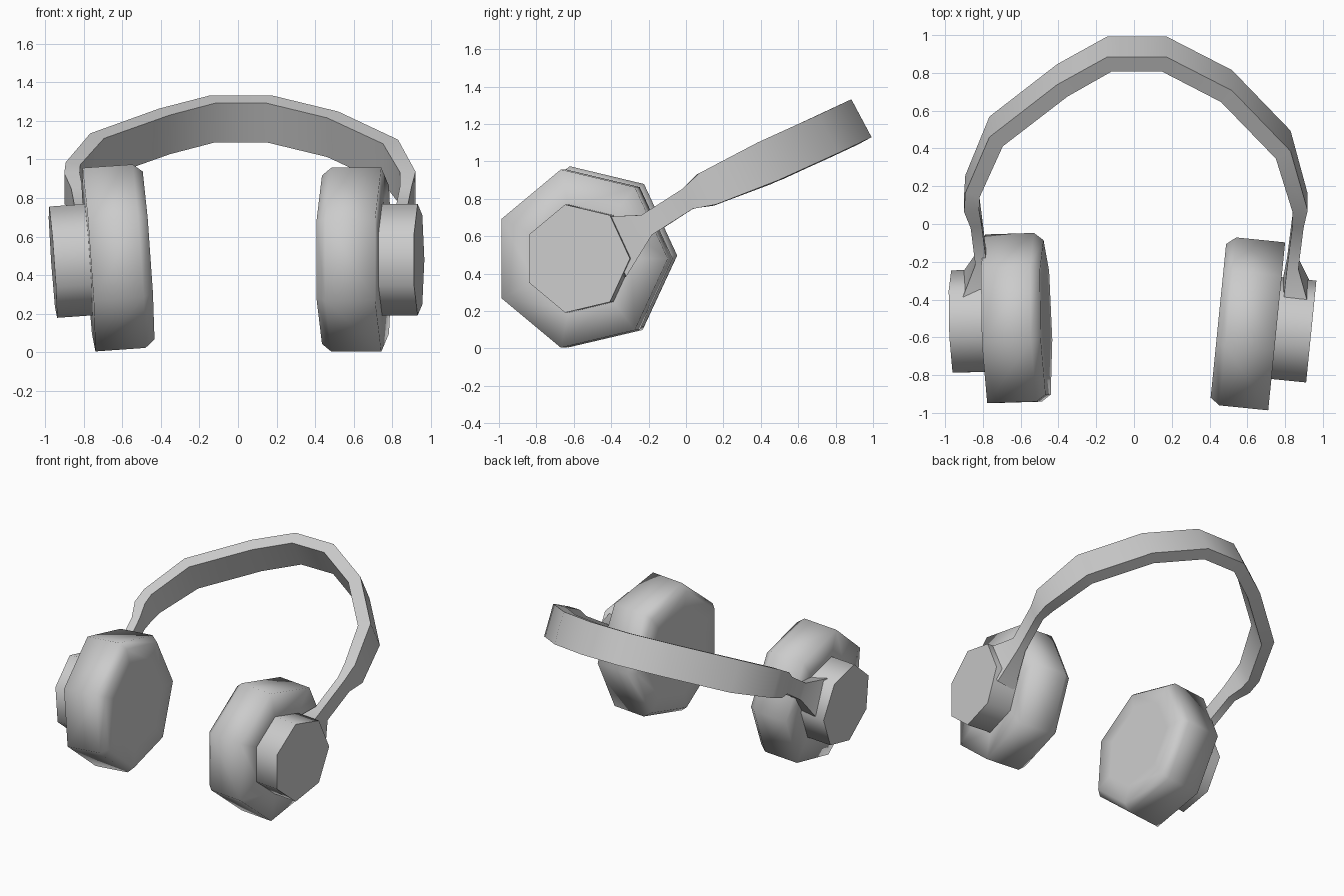
import bpy, bmesh, math
from mathutils import Vector

cube = bpy.data.objects.get("Cube")
if cube:
    bpy.data.objects.remove(cube)

grey = bpy.data.materials.new("plain grey")
grey.use_nodes = True
color = (0.6, 0.6, 0.6, 1)
grey.diffuse_color = color
grey.node_tree.nodes["Principled BSDF"].inputs["Base Color"].default_value = color


def loft(name, rings, smooth_angle):
    """Skin a list of closed rings and cap both ends."""
    bm = bmesh.new()
    loops = [[bm.verts.new(p) for p in ring] for ring in rings]
    count = len(loops[0])
    for a, b in zip(loops, loops[1:]):
        for i in range(count):
            j = (i + 1) % count
            bm.faces.new((a[i], a[j], b[j], b[i]))
    bm.faces.new(loops[0])
    bm.faces.new(loops[-1])
    bmesh.ops.recalc_face_normals(bm, faces=bm.faces)
    mesh = bpy.data.meshes.new(name)
    bm.to_mesh(mesh)
    bm.free()
    mesh.materials.append(grey)
    obj = bpy.data.objects.new(name, mesh)
    bpy.context.collection.objects.link(obj)
    bpy.ops.object.select_all(action="DESELECT")
    obj.select_set(True)
    bpy.context.view_layer.objects.active = obj
    bpy.ops.object.shade_smooth_by_angle(angle=math.radians(smooth_angle))


def heptagon(center, axis, offset, radius):
    """Seven-sided ring around an axis, with one corner pointing back."""
    axis = Vector(axis).normalized()
    back = (Vector((0, 1, 0)) - axis * axis.y).normalized()
    up = Vector((0, 0, 1)) - axis * axis.z
    up = (up - back * up.dot(back)).normalized() * 1.04
    ring = []
    for i in range(7):
        a = math.tau * i / 7
        ring.append(Vector(center) + axis * offset
                    + (back * math.cos(a) + up * math.sin(a)) * radius)
    return ring


# Ear cups and their outer caps: profiles are (offset along axis, radius)
cup_profile = [(-0.31, 0.3), (-0.31, 0.43), (-0.26, 0.47), (0, 0.47), (0, 0.27)]
cap_profile = [(-0.02, 0.285), (0.185, 0.285)]
sides = {"left": ((0.753, -0.565, 0.48), (0.995, -0.1, 0)),
         "right": ((-0.775, -0.525, 0.48), (-0.997, -0.03, -0.07))}
for side, (center, axis) in sides.items():
    loft(side + "_ear_cup", [heptagon(center, axis, t, r) for t, r in cup_profile], 100)
    loft(side + "_cap", [heptagon(center, axis, t, r) for t, r in cap_profile], 60)

# Headband with stems: x, y, z, half width, half thickness
path = [
    (-0.86, -0.40, 0.54, 0.18, 0.08),
    (-0.81, -0.19, 0.67, 0.06, 0.03),
    (-0.835, 0.01, 0.80, 0.06, 0.03),
    (-0.86, 0.11, 0.85, 0.09, 0.04),
    (-0.855, 0.20, 0.89, 0.10, 0.04),
    (-0.73, 0.49, 1.02, 0.115, 0.045),
    (-0.38, 0.76, 1.145, 0.115, 0.045),
    (-0.13, 0.90, 1.21, 0.115, 0.045),
    (0.16, 0.90, 1.21, 0.115, 0.045),
    (0.49, 0.73, 1.13, 0.115, 0.045),
    (0.79, 0.42, 0.99, 0.115, 0.045),
    (0.88, 0.11, 0.85, 0.095, 0.04),
    (0.868, 0.01, 0.80, 0.06, 0.03),
    (0.84, -0.21, 0.66, 0.06, 0.03),
    (0.86, -0.41, 0.54, 0.18, 0.08),
]
across = Vector((0, -0.47, 0.88)).normalized()
points = [Vector(p[:3]) for p in path]
rings = []
for i, (x, y, z, width, thick) in enumerate(path):
    tangent = points[min(i + 1, len(points) - 1)] - points[max(i - 1, 0)]
    out = across.cross(tangent).normalized() * thick
    wide = across * width
    rings.append([points[i] + out + wide, points[i] + out - wide,
                  points[i] - out - wide, points[i] - out + wide])
loft("headband", rings, 50)
